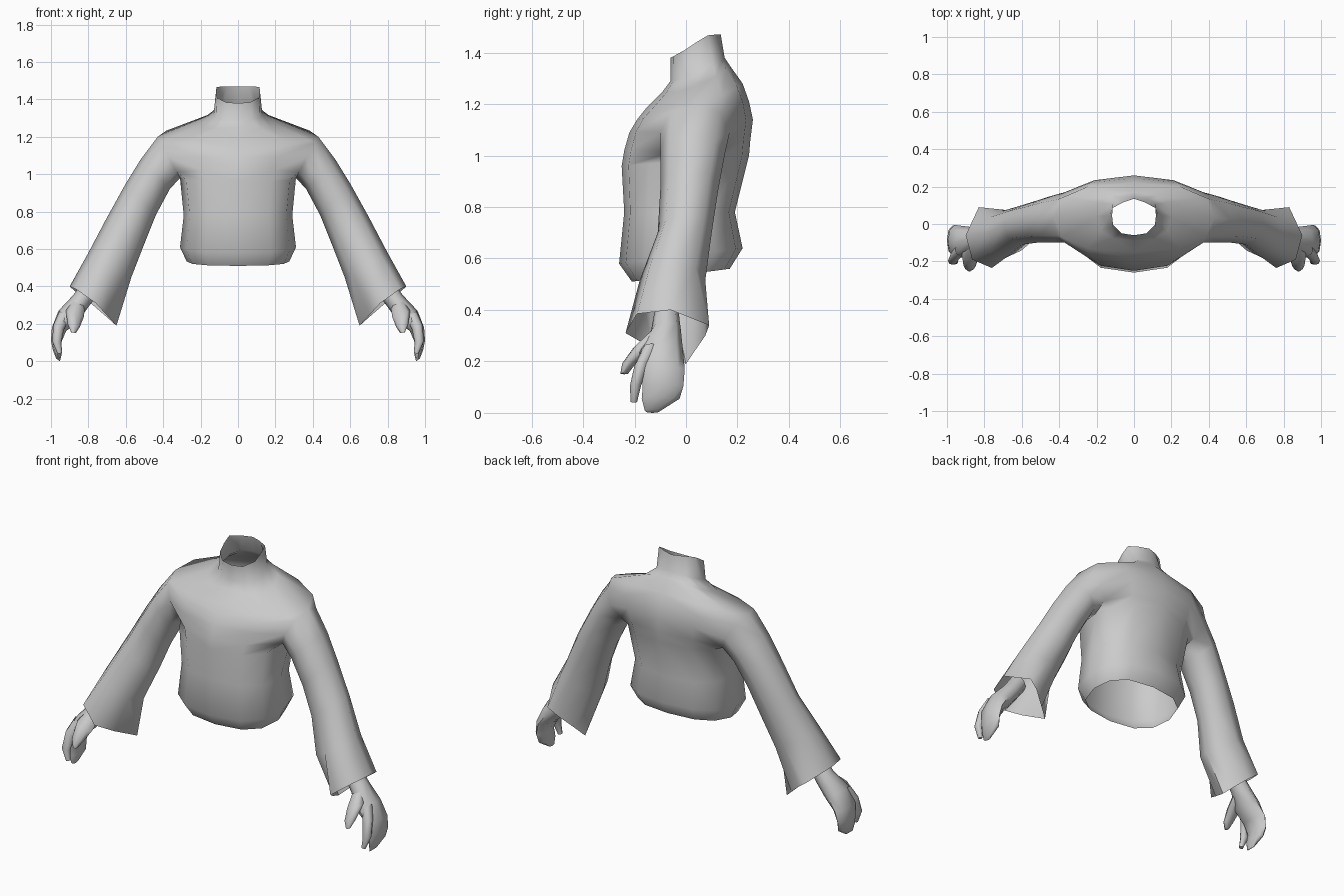
import bpy, bmesh, math
from mathutils import Vector

if "Cube" in bpy.data.objects:
    bpy.data.objects.remove(bpy.data.objects["Cube"])

grey = bpy.data.materials.new("soft_grey")
grey.diffuse_color = (0.6, 0.6, 0.6, 1)
grey.use_nodes = True
grey.node_tree.nodes["Principled BSDF"].inputs["Base Color"].default_value = grey.diffuse_color


def section(outer, inner, yf, yb, n=8):
    """Oval limb ring between an outer and inner (x, z) point; starts at the outer point."""
    pts = []
    for k in range(n):
        a = 2 * math.pi * k / n
        c, s = math.cos(a), math.sin(a)
        t = (1 + c) / 2
        x = inner[0] + (outer[0] - inner[0]) * t
        z = inner[1] + (outer[1] - inner[1]) * t
        pts.append(Vector((x, (yf + yb) / 2 - s * (yb - yf) / 2, z)))
    return pts


def half_ring(w, yf, yb, zf, zb, sag=0.0):
    """Half of a boxy torso ring, from centre front round to centre back."""
    pts = []
    for k in range(7):
        a = math.pi * k / 6
        s, c = abs(math.sin(a)) ** 0.8, math.cos(a)
        c = math.copysign(abs(c) ** 0.8, c)
        t = (1 - c) / 2
        x = 0 if k in (0, 6) else w * s
        pts.append(Vector((x, yf + (yb - yf) * t, zf + (zb - zf) * t + sag * s * s)))
    return pts


def loft(bm, rings, closed=True, cap=False):
    """Skin neighbouring rings; None marks a missing point."""
    vs = [[bm.verts.new(p) if p is not None else None for p in r] for r in rings]
    n = len(rings[0])
    for lo, hi in zip(vs, vs[1:]):
        for k in range(n if closed else n - 1):
            j = (k + 1) % n
            f = [v for v in (lo[k], lo[j], hi[j], hi[k]) if v is not None]
            if len(f) > 2:
                bm.faces.new(f)
    if cap:
        bm.faces.new(vs[-1])


def finish(name, bm):
    bmesh.ops.remove_doubles(bm, verts=bm.verts, dist=0.0005)
    bmesh.ops.recalc_face_normals(bm, faces=bm.faces)
    me = bpy.data.meshes.new(name)
    bm.to_mesh(me)
    bm.free()
    me.materials.append(grey)
    ob = bpy.data.objects.new(name, me)
    bpy.context.collection.objects.link(ob)
    bpy.ops.object.select_all(action='DESELECT')
    ob.select_set(True)
    bpy.context.view_layer.objects.active = ob
    bpy.ops.object.shade_smooth_by_angle(angle=math.radians(65))
    m = ob.modifiers.new("mirror", 'MIRROR')
    m.merge_threshold = 0.001
    return ob


# Sleeve: armhole down to the flared cuff
sleeve = [section(*s) for s in (
    ((.43, 1.20), (.31, .98), -.10, .17),
    ((.52, 1.08), (.365, .92), -.10, .15),
    ((.60, .95), (.44, .78), -.10, .125),
    ((.70, .77), (.50, .63), -.11, .10),
    ((.80, .58), (.57, .45), -.18, .075),
)]
arm = sleeve[0]
# Pointed cuff edge
sleeve.append([Vector(p) for p in (
    (.90, -.06, .40), (.865, -.19, .385), (.76, -.235, .31), (.705, -.13, .25),
    (.65, .0, .19), (.70, .03, .235), (.775, .075, .30), (.83, .09, .34))])

# Torso: hem, waist, chest, yoke and neck
torso = [half_ring(*r) for r in (
    (.275, -.21, .17, .51, .56),
    (.31, -.26, .22, .58, .64),
    (.29, -.24, .19, .78, .78),
    (.31, -.25, .245, .96, 1.0),
    (.34, -.24, .25, 1.02, 1.06),
    (.37, -.22, .26, 1.09, 1.14),
    (.40, -.19, .245, 1.14, 1.21),
    (.43, -.15, .22, 1.19, 1.28, -.035),
    (.20, -.09, .17, 1.25, 1.35, -.03),
    (.13, -.06, .15, 1.29, 1.38, -.01),
)]
# Collar edge, dipped in front
torso.append([Vector(p) for p in (
    (0, -.06, 1.38), (.065, -.05, 1.385), (.112, -.005, 1.41), (.117, .04, 1.44),
    (.115, .085, 1.467), (.06, .115, 1.47), (0, .135, 1.47))])
# Join the torso rows to the armhole
torso[3][3] = arm[4]
for row, k in ((4, 3), (5, 2), (6, 1)):
    torso[row][2], torso[row][3], torso[row][4] = arm[k], None, arm[8 - k]
torso[7][3] = arm[0]

bm = bmesh.new()
loft(bm, torso, closed=False)
loft(bm, sleeve)
finish("shirt", bm)

# Hands: palm with joined fingers, separate forefinger, thumb
parts = {
    "palm": (
        ((.82, .44), (.74, .37), -.12, -.03),
        ((.88, .355), (.80, .29), -.135, -.02),
        ((.96, .27), (.85, .22), -.18, -.012),
        ((.995, .18), (.92, .16), -.18, -.005),
        ((1.0, .11), (.945, .10), -.168, -.01),
        ((.99, .06), (.94, .05), -.172, -.025),
        ((.972, .015), (.952, .0), -.16, -.10)),
    "forefinger": (
        ((.955, .27), (.90, .23), -.17, -.10),
        ((.985, .20), (.93, .17), -.20, -.145),
        ((.995, .11), (.945, .10), -.218, -.175),
        ((.965, .04), (.94, .045), -.215, -.19)),
    "thumb": (
        ((.885, .34), (.815, .30), -.13, -.05),
        ((.92, .27), (.825, .235), -.205, -.12),
        ((.912, .20), (.845, .185), -.248, -.195),
        ((.892, .155), (.868, .15), -.255, -.225)),
}
for name, rows in parts.items():
    bm = bmesh.new()
    loft(bm, [section(*r) for r in rows], cap=True)
    finish(name, bm)
